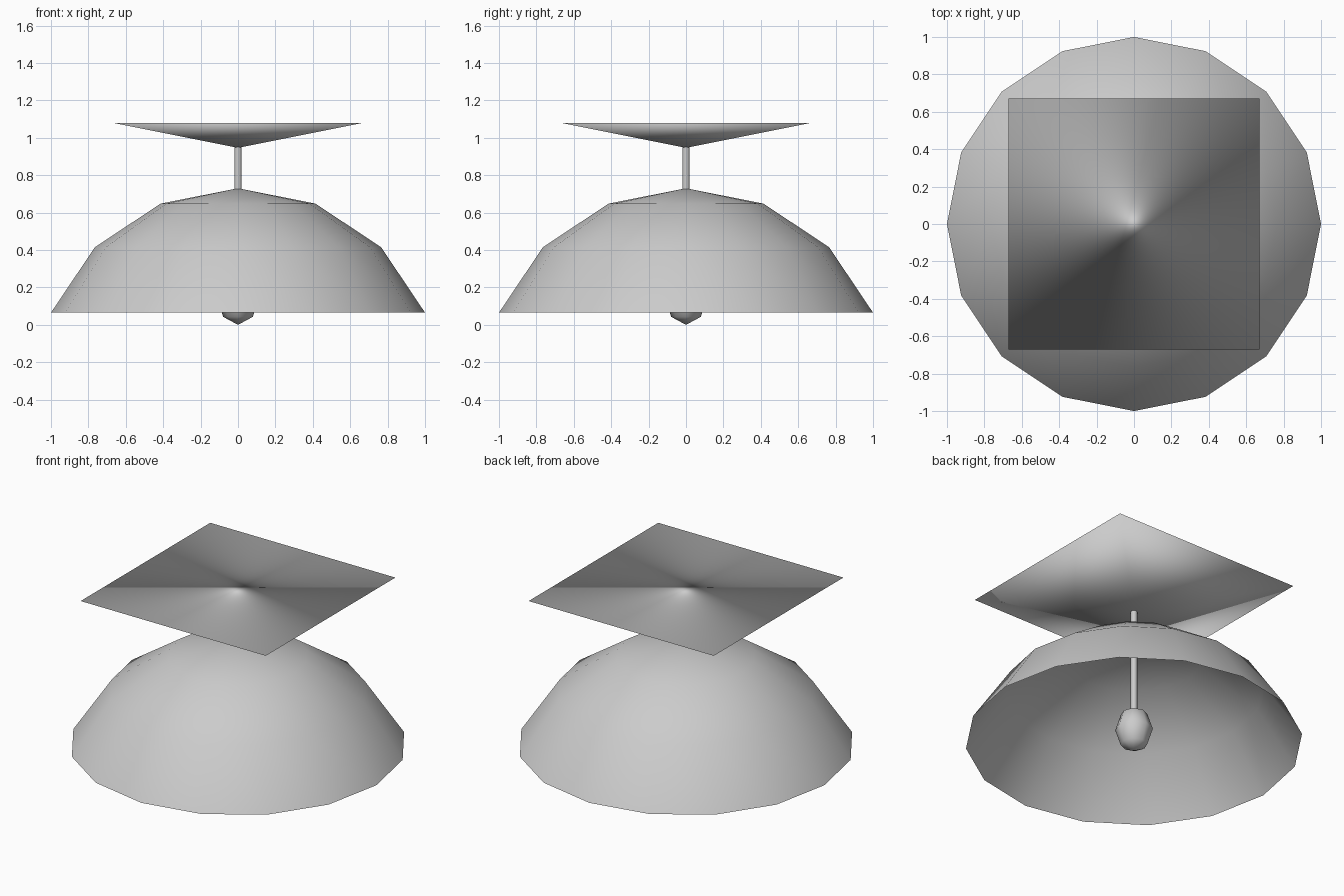
import bpy, bmesh
from math import pi, sin, cos, radians, sqrt
from mathutils import Matrix

if "Cube" in bpy.data.objects:
    bpy.data.objects.remove(bpy.data.objects["Cube"], do_unlink=True)

grey = bpy.data.materials.new("light grey")
grey.use_nodes = True
colour = (0.6, 0.6, 0.6, 1)
grey.diffuse_color = colour
grey.node_tree.nodes["Principled BSDF"].inputs["Base Color"].default_value = colour


def finish(name, bm):
    """Turn a bmesh into a fully smooth-shaded grey object."""
    mesh = bpy.data.meshes.new(name)
    for face in bm.faces:
        face.smooth = True
    bm.to_mesh(mesh)
    bm.free()
    mesh.materials.append(grey)
    obj = bpy.data.objects.new(name, mesh)
    bpy.context.collection.objects.link(obj)
    return obj


# Open dome shade: the cap of a 16 by 8 sphere, cut at its third ring
RIM_Z, TOP_Z = 0.065, 0.73
cut = radians(67.5)
bm = bmesh.new()
bmesh.ops.create_uvsphere(bm, u_segments=16, v_segments=8, radius=1)
below = [v for v in bm.verts if v.co.z < cos(cut) - 0.01]
bmesh.ops.delete(bm, geom=below, context='VERTS')
wide = 1 / sin(cut)
tall = (TOP_Z - RIM_Z) / (1 - cos(cut))
for v in bm.verts:
    v.co = (v.co.x * wide, v.co.y * wide, RIM_Z + (v.co.z - cos(cut)) * tall)
finish("dome_shade", bm)

# Square canopy: inverted four-sided pyramid with a flat top
bm = bmesh.new()
place = Matrix.Translation((0, 0, 1.013)) @ Matrix.Rotation(pi / 4, 4, 'Z')
bmesh.ops.create_cone(bm, cap_ends=True, segments=4, radius1=0,
                      radius2=0.67 * sqrt(2), depth=0.134, matrix=place)
bmesh.ops.remove_doubles(bm, verts=bm.verts, dist=0.001)
flat = [f for f in bm.faces if f.calc_area() < 1e-6]
bmesh.ops.delete(bm, geom=flat, context='FACES')
bmesh.ops.recalc_face_normals(bm, faces=bm.faces)
finish("canopy", bm)

# Stem running from the canopy to the bulb
bm = bmesh.new()
bmesh.ops.create_cone(bm, cap_ends=False, segments=8, radius1=0.02, radius2=0.02,
                      depth=0.73, matrix=Matrix.Translation((0, 0, 0.59)))
finish("stem", bm)

# Stretched low-poly bulb
bm = bmesh.new()
bmesh.ops.create_uvsphere(bm, u_segments=8, v_segments=4, radius=1,
                          matrix=Matrix.Translation((0, 0, 0.145))
                          @ Matrix.Diagonal((0.112, 0.112, 0.145, 1)))
finish("bulb", bm)
